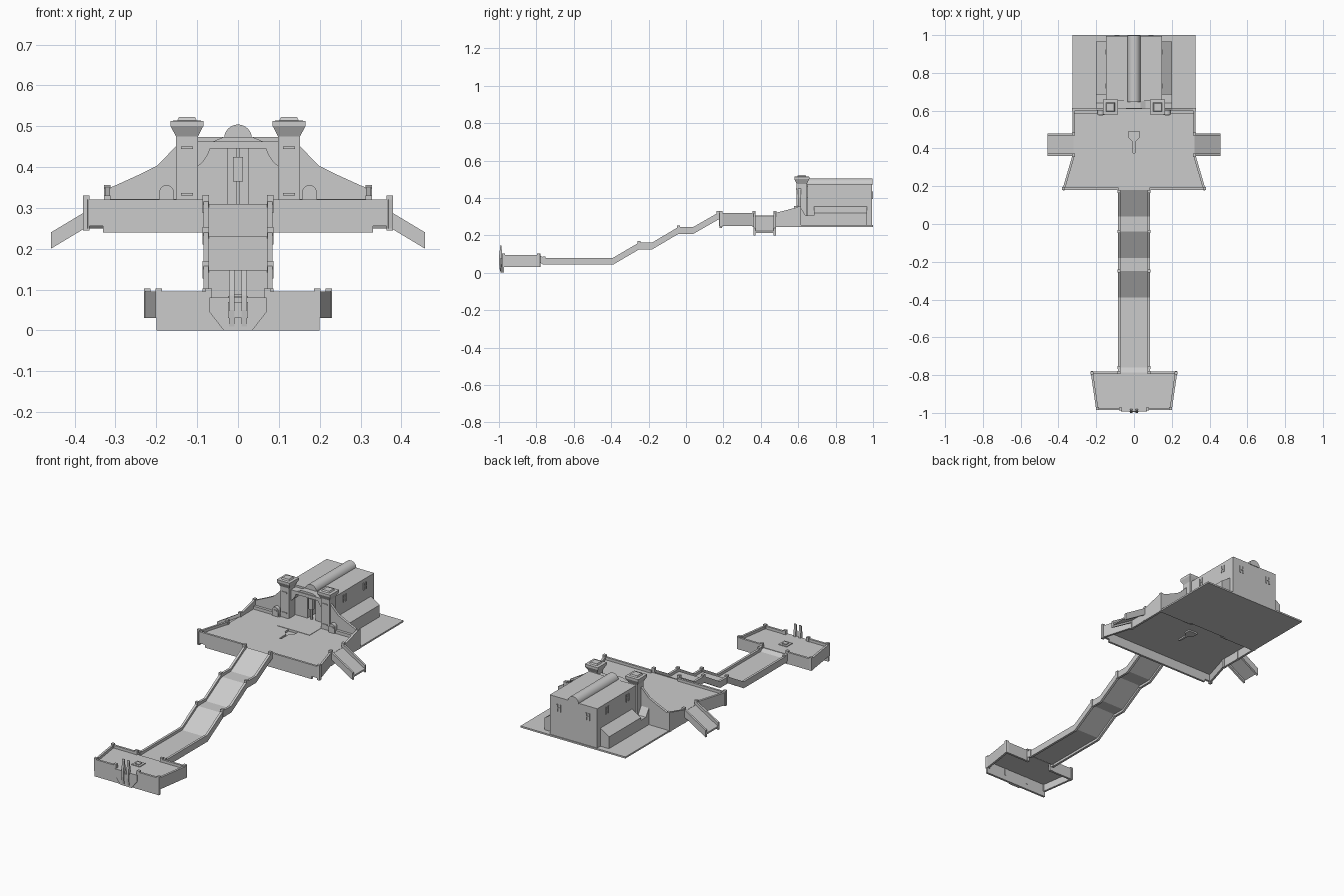
import bpy, bmesh
from math import sin, cos, pi
from mathutils import Vector


def mesh_object(name, bm, mirror=False):
    bmesh.ops.recalc_face_normals(bm, faces=bm.faces)
    me = bpy.data.meshes.new(name)
    bm.to_mesh(me)
    bm.free()
    ob = bpy.data.objects.new(name, me)
    bpy.context.collection.objects.link(ob)
    if mirror:
        ob.modifiers.new("mirror", 'MIRROR')
    return ob


def prism(name, pts, axis, a, b, mirror=False):
    """Extrude a 2D outline along an axis from a to b (outline is yz, xz or xy)."""
    place = {'x': lambda p, d: (d, p[0], p[1]),
             'y': lambda p, d: (p[0], d, p[1]),
             'z': lambda p, d: (p[0], p[1], d)}[axis]
    bm = bmesh.new()
    lo = [bm.verts.new(place(p, a)) for p in pts]
    hi = [bm.verts.new(place(p, b)) for p in pts]
    bm.faces.new(lo)
    bm.faces.new(hi)
    n = len(pts)
    for i in range(n):
        j = (i + 1) % n
        bm.faces.new((lo[i], lo[j], hi[j], hi[i]))
    return mesh_object(name, bm, mirror)


def box(name, x0, x1, y0, y1, z0, z1, mirror=False):
    return prism(name, [(x0, y0), (x1, y0), (x1, y1), (x0, y1)], 'z', z0, z1, mirror)


def post(name, x, y, z0, z1, mirror=True, r=0.008):
    return box(name, x - r, x + r, y - r, y + r, z0, z1, mirror)


def wall(name, p, q, z0, z1, t=0.012):
    """Mirrored wall whose outer face runs p to q, thickened to the left of travel."""
    p, q = Vector(p), Vector(q)
    d = (q - p).normalized() * t
    n = Vector((-d.y, d.x))
    return prism(name, [p, q, q + n, p + n], 'z', z0, z1, True)


def square_loft(name, x, y, rings):
    """Stack of square rings (half width, z) at a mirrored position."""
    bm = bmesh.new()
    loops = [[bm.verts.new((x + sx * r, y + sy * r, z))
              for sx, sy in ((-1, -1), (1, -1), (1, 1), (-1, 1))] for r, z in rings]
    bm.faces.new(loops[0])
    bm.faces.new(loops[-1])
    for a, b in zip(loops, loops[1:]):
        for i in range(4):
            j = (i + 1) % 4
            bm.faces.new((a[i], a[j], b[j], b[i]))
    return mesh_object(name, bm, True)


def cut(ob, cutter):
    cutter.hide_render = True
    cutter.hide_viewport = False
    cutter.display_type = 'WIRE'
    m = ob.modifiers.new("cut", 'BOOLEAN')
    m.operation = 'DIFFERENCE'
    m.object = cutter


def arc(cx, cz, r, a0, a1, n):
    return [(cx + r * cos(a0 + (a1 - a0) * i / n), cz + r * sin(a0 + (a1 - a0) * i / n))
            for i in range(n + 1)]


def full(half):
    return half + [(-x, y) for x, y in reversed(half)]


# Lower platform: floor, hollow skirt walls, corner posts
prism("lower_floor", full([(0.195, -0.978), (0.225, -0.785)]), 'z', 0.07, 0.08)
wall("lower_side_wall", (0.2, -0.985), (0.23, -0.78), 0.03, 0.095)
wall("lower_back_wall", (0.23, -0.78), (0.072, -0.78), 0.03, 0.095)
box("lower_front_skirt", -0.2, 0.2, -0.985, -0.973, 0.0, 0.08)
box("lower_front_parapet", 0.07, 0.2, -0.985, -0.973, 0.08, 0.095, True)
for x, y in ((0.194, -0.977), (0.222, -0.788), (0.079, -0.785), (0.072, -0.979)):
    post("lower_post", x, y, 0.03, 0.103)

# Front keel plate and pair of prongs
prism("keel_plate", full([(0.035, 0.0), (0.07, 0.045), (0.07, 0.08)]), 'y', -0.992, -0.98)
prism("prong", [(-0.985, 0.01), (-0.995, 0.01), (-1.0, 0.05), (-1.0, 0.085), (-0.992, 0.148),
                (-0.988, 0.148), (-0.98, 0.08)], 'x', 0.009, 0.022, True)
box("keel_sill", -0.024, 0.024, -0.996, -0.985, 0.03, 0.07)

# Floor hatch
box("hatch_rim", -0.025, 0.025, -0.905, -0.855, 0.08, 0.084)
box("hatch_lid", -0.013, 0.013, -0.893, -0.867, 0.084, 0.088)

# Stepped walkway: parapets follow one profile, floor sits lower between them
path = [(-0.79, 0.095), (-0.76, 0.08), (-0.39, 0.08), (-0.25, 0.162), (-0.18, 0.162),
        (-0.04, 0.245), (0.04, 0.245), (0.18, 0.325)]


def band(top, bottom):
    return [(y, z - top) for y, z in path] + [(y, z - bottom) for y, z in reversed(path)]


prism("walkway_parapet", band(0, 0.037), 'x', 0.072, 0.085, True)
prism("walkway_floor", band(0.015, 0.024), 'x', -0.073, 0.073)
for y, z in ((-0.76, 0.08), (-0.25, 0.162), (-0.04, 0.245), (0.172, 0.323)):
    post("walkway_post", 0.0785, y, z - 0.035, z + 0.008)

# Upper platform: floor with keyhole pit
floor = prism("upper_floor", full([(0.375, 0.185), (0.32, 0.36), (0.32, 0.605),
                                   (0.14, 0.605), (0.14, 0.66)]), 'z', 0.294, 0.305)
key = full([(0.005, 0.375), (0.006, 0.435), (0.029, 0.458), (0.029, 0.49)])
cut(floor, prism("keyhole_cutter", key, 'z', 0.28, 0.32))
prism("keyhole_bottom", key, 'z', 0.286, 0.294)
box("court_paving", -0.1, 0.1, 0.49, 0.65, 0.305, 0.307)

# Upper platform walls and posts
wall("upper_front_wall", (0.083, 0.18), (0.33, 0.18), 0.24, 0.32)
wall("upper_front_wing", (0.33, 0.18), (0.38, 0.18), 0.255, 0.32)
box("upper_front_sill", -0.085, 0.085, 0.18, 0.192, 0.24, 0.305)
wall("upper_taper_wall", (0.38, 0.18), (0.327, 0.36), 0.25, 0.32)
prism("upper_side_wall", [(0.48, 0.245), (0.615, 0.245), (0.615, 0.355), (0.48, 0.32)],
      'x', 0.314, 0.326, True)
box("ramp_underwall", 0.314, 0.326, 0.36, 0.48, 0.245, 0.3, True)
for x, y, h in ((0.372, 0.187, 0.33), (0.32, 0.364, 0.33), (0.32, 0.476, 0.33), (0.32, 0.606, 0.356)):
    post("upper_post", x, y, 0.245, h)

# Side ramps with low parapets
for y in (0.36, 0.468):
    prism("ramp_parapet", [(0.325, 0.32), (0.458, 0.24), (0.458, 0.2), (0.325, 0.28)],
          'y', y, y + 0.012, True)
prism("ramp_floor", [(0.318, 0.305), (0.458, 0.222), (0.458, 0.213), (0.318, 0.296)],
      'y', 0.365, 0.475, True)

# Rear base slab
box("base_slab", -0.325, 0.325, 0.61, 1.0, 0.245, 0.254)

# Curtain wall sweeping up to the towers
prism("curtain_wall", [(0.325, 0.245), (0.325, 0.345), (0.3, 0.355), (0.245, 0.38), (0.2, 0.402),
                       (0.172, 0.43), (0.148, 0.455), (0.12, 0.455), (0.12, 0.245)],
      'y', 0.6, 0.614, True)
box("curtain_ledge", 0.15, 0.315, 0.585, 0.602, 0.305, 0.322, True)
prism("guard_door_frame", [(0.193, 0.305), (0.193, 0.34)] + arc(0.175, 0.338, 0.018, 0.1, pi - 0.1, 8)
      + [(0.157, 0.34), (0.157, 0.305)], 'y', 0.578, 0.602, True)
box("guard_door_slit", 0.163, 0.187, 0.575, 0.58, 0.335, 0.341, True)
prism("curtain_buttress", [(0.612, 0.35), (0.64, 0.305), (0.69, 0.305), (0.69, 0.25), (0.612, 0.25)],
      'x', 0.14, 0.2, True)

# Towers with flared heads and slit windows
square_loft("tower", 0.125, 0.619, [(0.027, 0.25), (0.027, 0.475), (0.04, 0.5), (0.04, 0.513),
                                    (0.024, 0.514), (0.02, 0.522)])
for z in (0.333, 0.447):
    box("tower_slit", 0.11, 0.14, 0.588, 0.594, z - 0.003, z + 0.003, True)

# Main hall with barrel ridge and entrance slot
hall = prism("main_hall", full([(0.147, 0.25), (0.147, 0.474)]), 'y', 0.65, 0.995)
cut(hall, box("entrance_cutter", -0.026, 0.026, 0.6, 0.74, 0.306, 0.445))
barrel = prism("barrel_ridge", arc(0, 0.47, 0.034, 0, pi, 16), 'y', 0.645, 0.998)
for p in barrel.data.polygons:
    p.use_smooth = len(p.vertices) == 4 and abs(p.normal.y) < 0.5 and p.normal.z > -0.5
barrel.data.set_sharp_from_angle(angle=0.6)

# Entrance: canopy, curved brackets, hanging pillar
prism("entrance_canopy", full([(0.1, 0.608), (0.1, 0.652)]), 'z', 0.445, 0.463)
prism("canopy_crown", full([(0.06, 0.463), (0.034, 0.474)]), 'y', 0.612, 0.652)
prism("canopy_bracket", [(0.1, 0.446), (0.068, 0.446), (0.074, 0.43), (0.086, 0.412), (0.1, 0.4)],
      'y', 0.61, 0.652, True)
box("entrance_pillar", -0.012, 0.012, 0.64, 0.664, 0.365, 0.425)
box("entrance_pillar_stem", -0.004, 0.004, 0.648, 0.656, 0.306, 0.445)

# Side annexes with sloping roofs
prism("side_annex", [(0.14, 0.25), (0.2, 0.25), (0.2, 0.32), (0.147, 0.355), (0.14, 0.355)],
      'y', 0.685, 0.967, True)

# Window frames: two uprights and a crossbar, on hall sides and back
for y in (0.73, 0.91):
    for d in (-0.01, 0.01):
        box("side_window_upright", 0.145, 0.151, y + d - 0.003, y + d + 0.003, 0.415, 0.455, True)
    box("side_window_bar", 0.145, 0.15, y - 0.01, y + 0.01, 0.432, 0.438, True)
for d in (-0.01, 0.01):
    box("back_window_upright", 0.087 + d, 0.093 + d, 0.993, 1.0, 0.395, 0.435, True)
box("back_window_bar", 0.08, 0.1, 0.993, 0.999, 0.412, 0.418, True)
